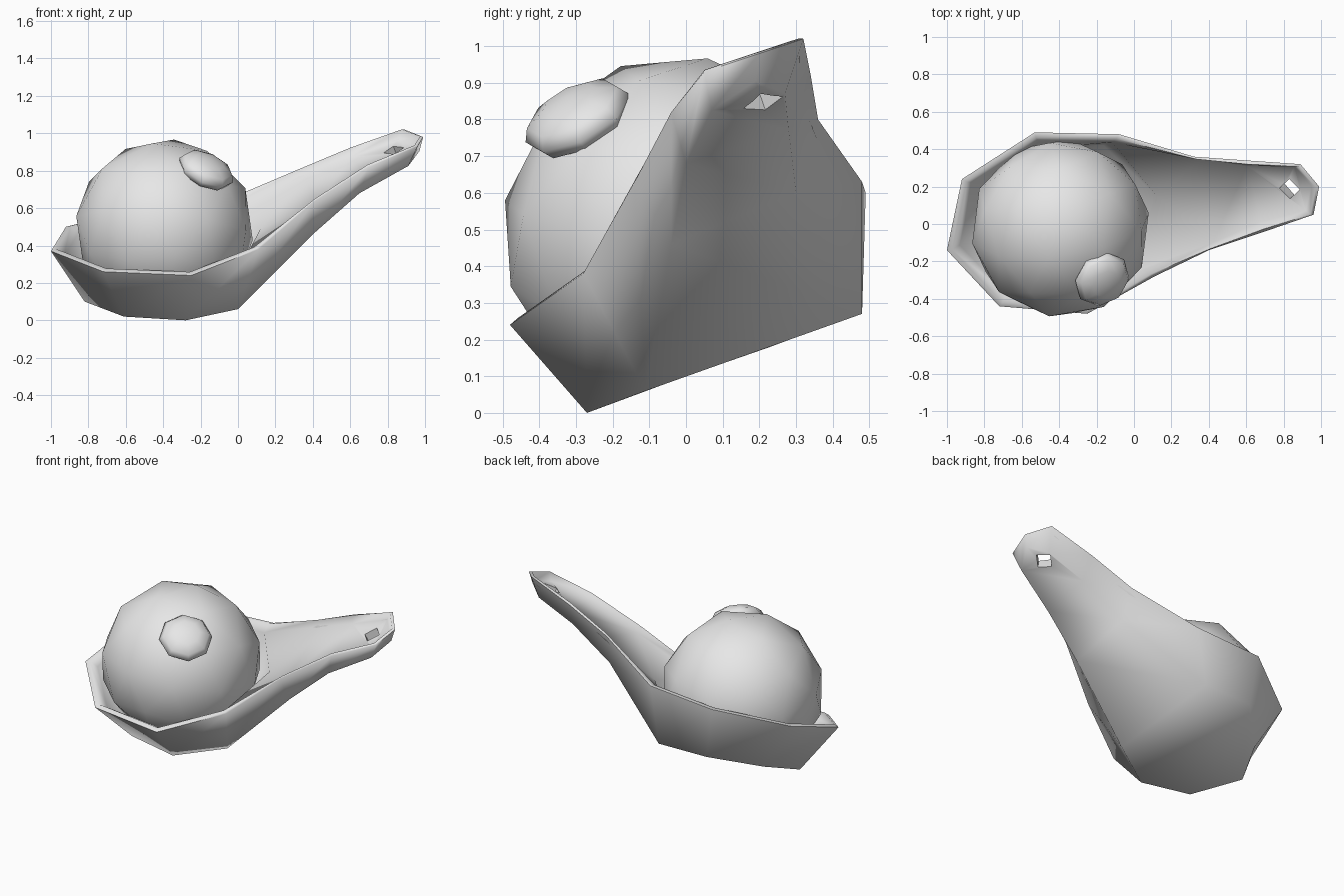
import bpy
import bmesh
from math import radians
from mathutils import Matrix, Vector

cube = bpy.data.objects.get("Cube")
if cube:
    bpy.data.objects.remove(cube, do_unlink=True)

# One plain grey for everything
grey = bpy.data.materials.new("plain_grey")
grey.use_nodes = True
colour = (0.8, 0.8, 0.8, 1)
grey.diffuse_color = colour
grey.node_tree.nodes["Principled BSDF"].inputs["Base Color"].default_value = colour


def add_object(name, bm):
    mesh = bpy.data.meshes.new(name)
    bm.to_mesh(mesh)
    bm.free()
    mesh.materials.append(grey)
    obj = bpy.data.objects.new(name, mesh)
    bpy.context.collection.objects.link(obj)
    return obj


def select_only(obj):
    bpy.ops.object.select_all(action="DESELECT")
    obj.select_set(True)
    bpy.context.view_layer.objects.active = obj


def smooth(obj, angle):
    select_only(obj)
    bpy.ops.object.shade_smooth_by_angle(angle=angle)


def pierce(obj, cutter):
    hole = obj.modifiers.new("hole", "BOOLEAN")
    hole.operation = "DIFFERENCE"
    hole.solver = "EXACT"
    hole.object = cutter
    select_only(obj)
    bpy.ops.object.modifier_apply(modifier=hole.name)
    bpy.data.objects.remove(cutter, do_unlink=True)


def turn_z_to(direction):
    return Vector(direction).to_track_quat("Z", "Y").to_matrix().to_4x4()


def toward(point, target, distance):
    return point + (target - point).normalized() * distance


# Spoon outline: rim and underside corners, clockwise from the bowl's nose
rim = [(-1, -.14, .37), (-.92, .24, .5), (-.53, .49, .6), (-.08, .48, .63),
       (.32, .36, .8), (.6, .34, .92), (.89, .32, 1.02), (.99, .2, .98),
       (.96, .05, .93), (.7, -.04, .82), (.4, -.14, .63), (.11, -.28, .38),
       (-.25, -.48, .24), (-.72, -.44, .26)]
under = [(-.82, 0, .1), (-.72, .23, .18), (-.48, .47, .27), (-.14, .48, .27),
         (.34, .3, .6), (.62, .28, .77), (.87, .27, .87), (.97, .19, .905),
         (.91, .07, .825), (.65, 0, .68), (.4, -.04, .46), (0, -.11, .06),
         (-.28, -.27, 0), (-.61, -.22, .02)]
bowl = (0, 1, 2, 3, 11, 12, 13)
handle_faces = [(4, 5, 9, 10), (5, 6, 8, 9), (6, 7, 8)]
bowl_centre = Vector((-.4, 0, .42))
floor_centre = Vector((-.4, .1, .14))
handle_centre = Vector((.62, .14, .85))
tilt_up = Vector((0, -.34, .94))

# Spoon: outer walls, underside, ridged lip, bowl cavity and sunken handle top
bm = bmesh.new()
top = [bm.verts.new(p) for p in rim]
low = [bm.verts.new(p) for p in under]
ridge, lip = [], []
for i, p in enumerate(rim):
    centre, width = (bowl_centre, .07) if i in bowl else (handle_centre, .045)
    ridge.append(bm.verts.new(toward(Vector(p), centre, width * .4) + tilt_up * .01))
    lip.append(bm.verts.new(toward(Vector(p), centre, width) - tilt_up * .035))
floor = {i: bm.verts.new(toward(Vector(under[i]), floor_centre, .05) + tilt_up * .05)
         for i in bowl}
step = bm.verts.new((.12, .15, .49))
for i in range(len(rim)):
    j = (i + 1) % len(rim)
    for outer, inner in [(low, top), (top, ridge), (ridge, lip)]:
        bm.faces.new((outer[j], outer[i], inner[i], inner[j]))
    if i in bowl and j in bowl:
        bm.faces.new((lip[j], lip[i], floor[i], floor[j]))
for face in [bowl, (3, 4, 10, 11)] + handle_faces:
    bm.faces.new([low[i] for i in face])
for face in handle_faces:
    bm.faces.new([lip[i] for i in reversed(face)])
for i, j in [(3, 4), (4, 10), (10, 11)]:
    bm.faces.new((lip[j], lip[i], step))
bm.faces.new((floor[3], floor[11], step))
bm.faces.new((lip[3], floor[3], step))
bm.faces.new((lip[11], step, floor[11]))
bm.faces.new([floor[i] for i in reversed(bowl)])
bmesh.ops.recalc_face_normals(bm, faces=bm.faces)
spoon = add_object("spoon", bm)
smooth(spoon, 1.5)

# Square hanging hole through the handle tip
bm = bmesh.new()
bmesh.ops.create_cube(bm, size=1)
bm.transform(Matrix.Translation((.84, .195, .89)) @ turn_z_to((-.38, -.35, 1))
             @ Matrix.Diagonal((.08, .08, .4, 1)))
cutter = add_object("hole_cutter", bm)
cutter.hide_render = True
pierce(spoon, cutter)

# Ball, cut flat where it rests on the tilted bowl floor
axis_z = Vector((.05, .08, .47)).normalized()
axis_x = Vector((.06, .475, -.09)).cross(axis_z).normalized()
axis_y = axis_z.cross(axis_x)
ball_turn = Matrix((axis_x, axis_y, axis_z)).transposed().to_4x4()
bm = bmesh.new()
bmesh.ops.create_icosphere(bm, subdivisions=2, radius=.483)
bm.transform(Matrix.Translation((-.393, -.022, .493)) @ ball_turn
             @ Matrix.Rotation(radians(-36), 4, "Z"))
bmesh.ops.bisect_plane(bm, geom=bm.verts[:] + bm.edges[:] + bm.faces[:],
                       plane_co=(-.4, 0, .15), plane_no=tilt_up, clear_inner=True)
bmesh.ops.holes_fill(bm, edges=[e for e in bm.edges if e.is_boundary], sides=0)
bmesh.ops.recalc_face_normals(bm, faces=bm.faces)
ball = add_object("ball", bm)
smooth(ball, .9)

# Flattened knob on the ball
bm = bmesh.new()
bmesh.ops.create_uvsphere(bm, u_segments=8, v_segments=6, radius=1)
bm.transform(Matrix.Translation((-.17, -.295, .803)) @ turn_z_to((.39, -.43, .81))
             @ Matrix.Diagonal((.158, .158, .072, 1)))
knob = add_object("ball_knob", bm)
smooth(knob, 1.2)
